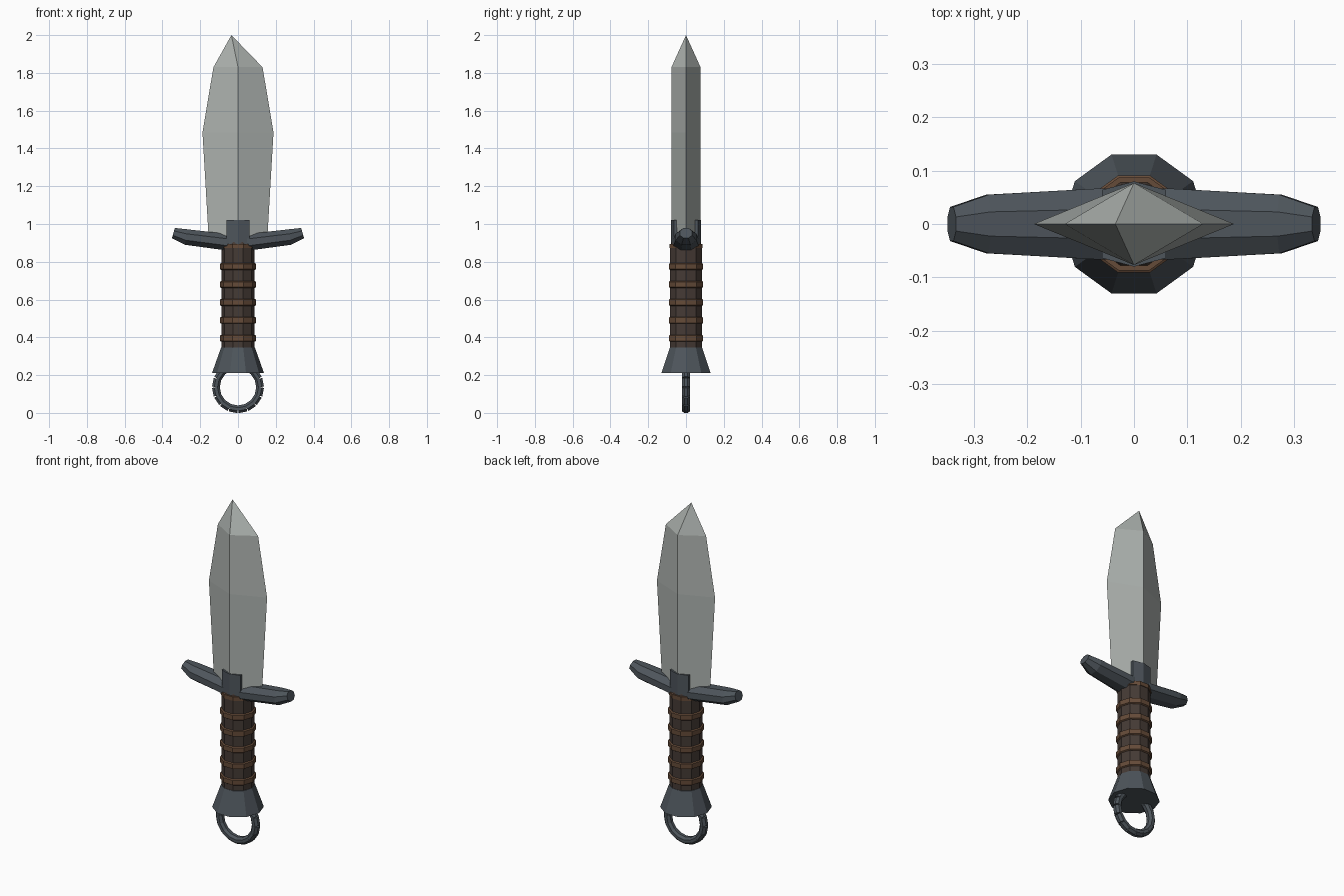
import bpy
from math import sin, cos, tan, pi, tau

if "Cube" in bpy.data.objects:
    bpy.data.objects.remove(bpy.data.objects["Cube"])


def material(name, rgb):
    m = bpy.data.materials.new(name)
    m.diffuse_color = (*rgb, 1)
    m.use_nodes = True
    m.node_tree.nodes["Principled BSDF"].inputs["Base Color"].default_value = m.diffuse_color
    return m


STEEL = material("steel", (0.42, 0.45, 0.43))
IRON = material("dark_iron", (0.075, 0.09, 0.105))
LEATHER = material("leather", (0.06, 0.043, 0.036))
STRAP = material("strap", (0.13, 0.07, 0.04))


def make(name, verts, faces, mat):
    me = bpy.data.meshes.new(name)
    me.from_pydata(verts, [], faces)
    ob = bpy.data.objects.new(name, me)
    bpy.context.collection.objects.link(ob)
    me.materials.append(mat)
    # consistent outward normals
    bpy.context.view_layer.objects.active = ob
    ob.select_set(True)
    bpy.ops.object.mode_set(mode='EDIT')
    bpy.ops.mesh.select_all(action='SELECT')
    bpy.ops.mesh.normals_make_consistent(inside=False)
    bpy.ops.object.mode_set(mode='OBJECT')
    ob.select_set(False)
    return ob


def loft(name, rings, mat, tip=None):
    """Skin a list of equal-length rings; close with caps or a point."""
    n = len(rings[0])
    verts = [v for r in rings for v in r]
    faces = [tuple(range(n))]
    for k in range(len(rings) - 1):
        for i in range(n):
            j = (i + 1) % n
            faces.append((k*n + i, k*n + j, (k+1)*n + j, (k+1)*n + i))
    last = (len(rings) - 1) * n
    if tip:
        verts.append(tip)
        faces += [(last + i, last + (i + 1) % n, len(verts) - 1) for i in range(n)]
    else:
        faces.append(tuple(range(last, last + n)))
    return make(name, verts, faces, mat)


def ring(r, z, n=10):
    return [(r*cos(tau*i/n), r*sin(tau*i/n), z) for i in range(n)]


# blade: diamond section, off-centre tip
blade = [(0.155, 0.92), (0.188, 1.485), (0.13, 1.83)]
loft("blade", [[(w, 0, z), (0, 0.077, z), (-w, 0, z), (0, -0.077, z)] for w, z in blade],
     STEEL, tip=(-0.035, 0, 2.0))

# crossguard: octagonal bar, ends swept upward
half = [(0.06, 0.904, 0.067, 0.044, 0), (0.275, 0.931, 0.055, 0.041, 0.006),
        (0.342, 0.952, 0.032, 0.027, 0.008)]
stations = [(-x, z, hy, hz, -t) for x, z, hy, hz, t in reversed(half)] + half
guard = []
for x, zc, hy, hz, lean in stations:
    r = []
    for i in range(8):
        a = tau*(i + 0.5)/8
        s, c = sin(a)/cos(pi/8), cos(a)/cos(pi/8)
        r.append((x - lean*s, hy*c, zc + hz*s))
    guard.append(r)
loft("crossguard", guard, IRON)

# langets clasping the blade, front and back
for side, label in ((-1, "front"), (1, "back")):
    section = [(-0.06, 0.045), (-0.06, 0.064), (0, 0.08), (0.06, 0.064), (0.06, 0.045)]
    loft("langet_" + label, [[(x, side*y, z) for x, y in section] for z in (0.89, 1.02)], IRON)

# grip with raised straps
loft("grip", [ring(0.088, 0.33), ring(0.088, 0.88), ring(0.078, 0.905)], LEATHER)
for k in range(5):
    z = 0.395 + 0.095*k
    loft("grip_strap_%d" % (k + 1), [ring(0.089, z - 0.018), ring(0.096, z - 0.014),
                                     ring(0.096, z + 0.014), ring(0.089, z + 0.018)], STRAP)
loft("grip_top_strap", [ring(0.092, 0.872), ring(0.092, 0.895)], STRAP)

# flared pommel
loft("pommel", [ring(0.137, 0.212), ring(0.09, 0.345)], IRON)

# pommel ring: straight unmitred links around a circle
R, SEG, N = 0.115, 0.022, 16
L = R*tan(pi/N)
for k in range(N):
    a = tau*(k + 0.5)/N
    ends = []
    for t in (-L, L):
        link = []
        for i in range(8):
            b = tau*(i + 0.5)/8
            rad = R + SEG*cos(b)
            link.append((rad*cos(a) - t*sin(a), 1.1*SEG*sin(b), 0.136 + rad*sin(a) + t*cos(a)))
        ends.append(link)
    loft("ring_link_%d" % (k + 1), ends, IRON)
